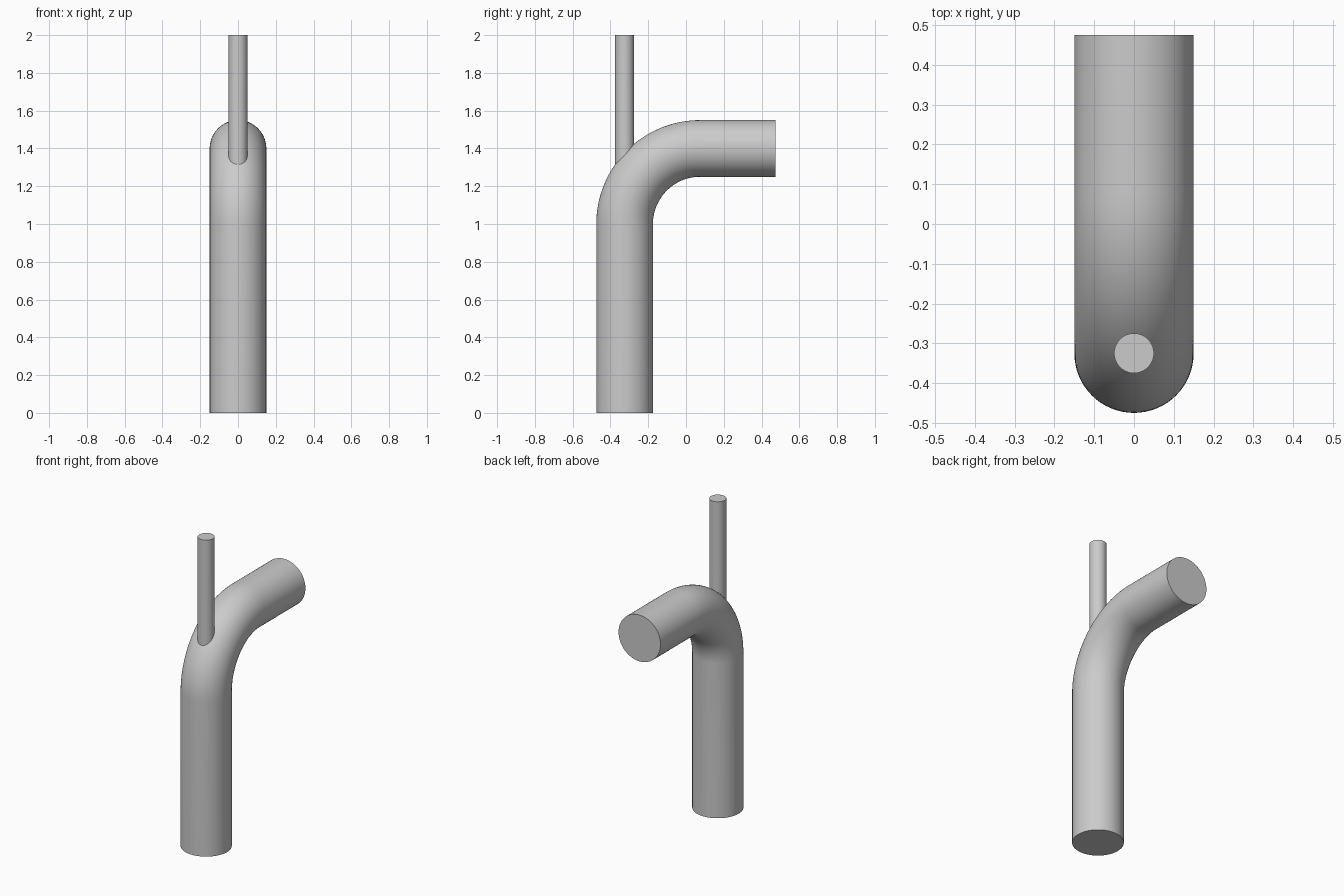
import bpy, bmesh, math
from mathutils import Vector

if "Cube" in bpy.data.objects:
    bpy.data.objects.remove(bpy.data.objects["Cube"])

SIDES = 64
PIPE_R, ROD_R, BEND_R = 0.15, 0.05, 0.40
PIPE_Y, BEND_Z, END_Y, TOP_Z = -0.325, 1.0, 0.475, 2.0

grey = bpy.data.materials.new("light_grey")
grey.diffuse_color = (0.6, 0.6, 0.6, 1)
grey.use_nodes = True
grey.node_tree.nodes["Principled BSDF"].inputs["Base Color"].default_value = grey.diffuse_color


def tube(name, path, radius):
    """Capped round tube through (y, z, tilt) stations in the x = 0 plane."""
    bm = bmesh.new()
    rings = []
    for y, z, tilt in path:
        across = Vector((0, -math.cos(tilt), math.sin(tilt)))
        ring = []
        for i in range(SIDES):
            a = 2 * math.pi * i / SIDES
            offset = Vector((math.cos(a), 0, 0)) + across * math.sin(a)
            ring.append(bm.verts.new(Vector((0, y, z)) + offset * radius))
        rings.append(ring)
    for low, high in zip(rings, rings[1:]):
        for i in range(SIDES):
            j = (i + 1) % SIDES
            bm.faces.new((low[i], low[j], high[j], high[i]))
    bm.faces.new(rings[0])
    bm.faces.new(rings[-1])
    bmesh.ops.recalc_face_normals(bm, faces=bm.faces)
    mesh = bpy.data.meshes.new(name)
    bm.to_mesh(mesh)
    bm.free()
    mesh.materials.append(grey)
    obj = bpy.data.objects.new(name, mesh)
    bpy.context.collection.objects.link(obj)
    bpy.ops.object.select_all(action='DESELECT')
    obj.select_set(True)
    bpy.context.view_layer.objects.active = obj
    bpy.ops.object.shade_smooth_by_angle(angle=math.radians(35))
    return obj


# Main pipe: upright leg, quarter bend, level arm
STEPS = 32
path = [(PIPE_Y, 0, 0)]
for k in range(STEPS + 1):
    t = math.pi / 2 * k / STEPS
    path.append((PIPE_Y + BEND_R * (1 - math.cos(t)),
                 BEND_Z + BEND_R * math.sin(t), t))
path.append((END_Y, BEND_Z + BEND_R, math.pi / 2))
pipe = tube("bent_pipe", path, PIPE_R)

# Thin upright rod, rooted inside the bend
rod = tube("upright_rod", [(PIPE_Y, 1.2, 0), (PIPE_Y, TOP_Z, 0)], ROD_R)

# Trim the buried part of the rod and fuse it to the pipe
union = pipe.modifiers.new("join_rod", 'BOOLEAN')
union.operation = 'UNION'
union.solver = 'EXACT'
union.object = rod
bpy.context.view_layer.objects.active = pipe
bpy.ops.object.modifier_apply(modifier=union.name)
bpy.data.objects.remove(rod)
pipe.name = "pipe_with_rod"
bpy.ops.object.select_all(action='DESELECT')
pipe.select_set(True)
bpy.context.view_layer.objects.active = pipe
bpy.ops.object.shade_smooth_by_angle(angle=math.radians(25))
